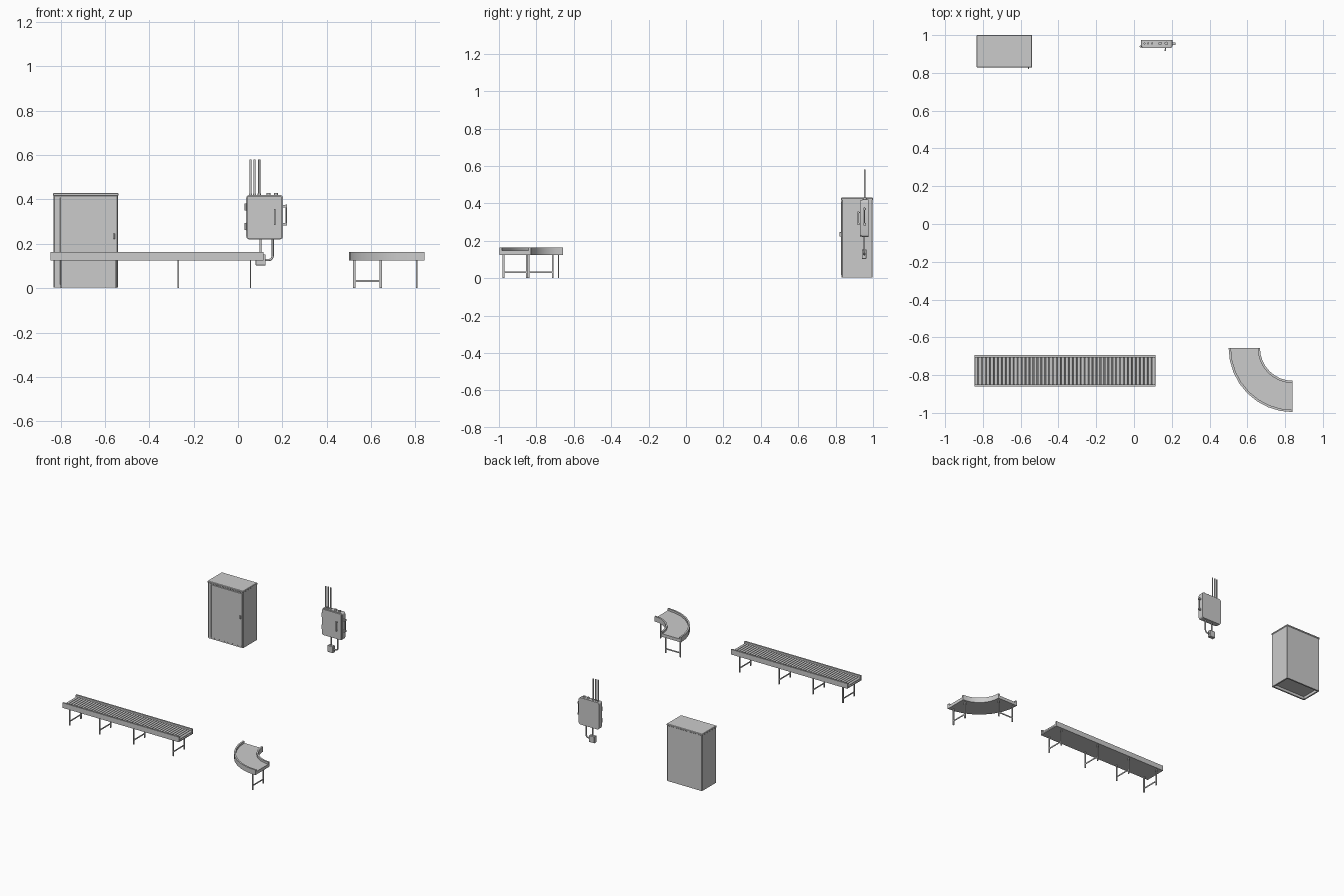
import bpy, bmesh, math
from mathutils import Vector, Matrix

if "Cube" in bpy.data.objects:
    bpy.data.objects.remove(bpy.data.objects["Cube"])


def finish(name, bm, smooth=False):
    bmesh.ops.recalc_face_normals(bm, faces=bm.faces)
    me = bpy.data.meshes.new(name)
    bm.to_mesh(me)
    bm.free()
    ob = bpy.data.objects.new(name, me)
    bpy.context.collection.objects.link(ob)
    if smooth:
        bpy.ops.object.select_all(action='DESELECT')
        ob.select_set(True)
        bpy.context.view_layer.objects.active = ob
        bpy.ops.object.shade_smooth_by_angle(angle=math.radians(35))
    return ob


def add_box(bm, lo, hi):
    lo, hi = Vector(lo), Vector(hi)
    m = Matrix.Translation((lo + hi) / 2) @ Matrix.Diagonal((*(hi - lo), 1))
    return bmesh.ops.create_cube(bm, size=1, matrix=m)['verts']


def box(name, lo, hi, bevel=0.0, axis=None, seg=1):
    """Box; bevel all edges, or only those running along one axis."""
    bm = bmesh.new()
    add_box(bm, lo, hi)
    if bevel:
        edges = [e for e in bm.edges if axis is None or
                 abs((e.verts[0].co - e.verts[1].co).normalized()[axis]) > 0.9]
        bmesh.ops.bevel(bm, geom=edges, offset=bevel, segments=seg, profile=0.5, affect='EDGES')
    return finish(name, bm, seg > 1)


def add_rod(bm, a, b, r, sides=12):
    a, b = Vector(a), Vector(b)
    m = Matrix.Translation((a + b) / 2) @ (b - a).to_track_quat('Z', 'Y').to_matrix().to_4x4()
    bmesh.ops.create_cone(bm, cap_ends=True, segments=sides, radius1=r, radius2=r,
                          depth=(b - a).length, matrix=m)


def rod(name, a, b, r, sides=12):
    bm = bmesh.new()
    add_rod(bm, a, b, r, sides)
    return finish(name, bm, True)


def trough(name, stations, bed):
    """Sweep a U section: each station is an (edge point, opposite edge point) pair in plan."""
    w, lo, hi = 0.073, 0.125, 0.163   # w = rail share of the width
    prof = [(0, lo), (0, hi), (w, hi), (w, bed), (1 - w, bed), (1 - w, hi), (1, hi), (1, lo)]
    bm = bmesh.new()
    rings = [[bm.verts.new((*Vector(a).lerp(Vector(b), t), z)) for t, z in prof]
             for a, b in stations]
    n = len(prof)
    for r0, r1 in zip(rings, rings[1:]):
        for i in range(n):
            j = (i + 1) % n
            bm.faces.new((r0[i], r0[j], r1[j], r1[i]))
    bm.faces.new(rings[0])
    bm.faces.new(rings[-1])
    return finish(name, bm, True)


def leg_frame(name, centre, half, along_y):
    """Two flat legs joined by a low cross brace."""
    bm = bmesh.new()
    cx, cy = centre
    t, w = 0.003, 0.005
    d = Vector((0, 1, 0)) if along_y else Vector((1, 0, 0))
    s = Vector((t, w, 0)) if along_y else Vector((w, t, 0))
    c = Vector((cx, cy, 0))
    for k in (-1, 1):
        p = c + d * half * k
        add_box(bm, p - s, p + s + Vector((0, 0, 0.128)))
    add_box(bm, c - d * half - s * 0.6 + Vector((0, 0, 0.027)),
            c + d * half + s * 0.6 + Vector((0, 0, 0.036)))
    return finish(name, bm)


# Straight roller conveyor
X0, X1, Y0, Y1 = -0.845, 0.115, -0.861, -0.694
trough("straight_conveyor_frame", [((X0, Y0), (X0, Y1)), ((X1, Y0), (X1, Y1))], 0.132)
bm = bmesh.new()
count = 46
for i in range(count):
    x = X0 + (X1 - X0) * (i + 0.5) / count
    add_rod(bm, (x, Y0 + 0.01, 0.143), (x, Y1 - 0.01, 0.143), 0.0088, 12)
finish("straight_conveyor_rollers", bm, True)
for i, x in enumerate((-0.797, -0.55, -0.27, 0.056)):
    leg_frame(f"straight_conveyor_legs_{i + 1}", (x, (Y0 + Y1) / 2), 0.065, True)

# Curved belt conveyor, a quarter turn about one corner
C = Vector((0.84, -0.657))
R_IN, R_OUT, N = 0.173, 0.339, 8
dirs = [Vector((math.cos(a), math.sin(a)))
        for a in (math.pi + math.pi / 2 * i / N for i in range(N + 1))]
trough("curved_conveyor", [(C + d * R_IN, C + d * R_OUT) for d in dirs], 0.148)
mid = (R_IN + R_OUT) / 2
leg_frame("curved_conveyor_legs_back", (C.x - mid, C.y - 0.024), 0.06, False)
leg_frame("curved_conveyor_legs_right", (C.x - 0.034, C.y - mid), 0.062, True)

# Storage cabinet: body with recessed underside, lid, door and handle
bm = bmesh.new()
add_box(bm, (-0.831, 0.832, 0.004), (-0.541, 0.998, 0.418))
bmesh.ops.bevel(bm, geom=[e for e in bm.edges
                          if abs(e.verts[0].co.z - e.verts[1].co.z) > 0.1],
                offset=0.004, segments=1, affect='EDGES')
bm.normal_update()
under = [f for f in bm.faces if f.normal.z < -0.9]
bmesh.ops.inset_region(bm, faces=under, thickness=0.012)
ext = bmesh.ops.extrude_face_region(bm, geom=under)
bmesh.ops.translate(bm, vec=(0, 0, 0.02),
                    verts=[v for v in ext['geom'] if isinstance(v, bmesh.types.BMVert)])
bmesh.ops.delete(bm, geom=under, context='FACES')
finish("cabinet_body", bm)
box("cabinet_lid", (-0.834, 0.829, 0.416), (-0.539, 1.0, 0.43), 0.003)
box("cabinet_door", (-0.802, 0.829, 0.016), (-0.547, 0.836, 0.41), 0.001)
box("cabinet_handle", (-0.562, 0.82, 0.222), (-0.555, 0.831, 0.246), 0.001)

# Electrical box with raised door
box("electrical_box_body", (0.037, 0.94, 0.22), (0.203, 0.975, 0.42), 0.013, 1, 3)
box("electrical_box_door", (0.041, 0.931, 0.224), (0.199, 0.942, 0.416), 0.009, 1, 3)
bm = bmesh.new()
add_box(bm, (0.162, 0.917, 0.285), (0.17, 0.924, 0.357))
for z in (0.288, 0.347):
    add_box(bm, (0.163, 0.922, z), (0.169, 0.933, z + 0.007))
finish("electrical_box_door_handle", bm)
for i, z in enumerate((0.278, 0.366)):
    rod(f"electrical_box_hinge_{i + 1}", (0.035, 0.94, z - 0.015), (0.035, 0.94, z + 0.015), 0.005)

# Side switch lever on two brackets
bm = bmesh.new()
add_rod(bm, (0.217, 0.955, 0.285), (0.217, 0.955, 0.378), 0.003)
for z in (0.288, 0.37):
    add_box(bm, (0.2, 0.948, z - 0.006), (0.221, 0.962, z + 0.006))
finish("electrical_box_side_lever", bm, True)

# Top knobs and incoming conduits
for i, x in enumerate((0.138, 0.171)):
    rod(f"electrical_box_top_knob_{i + 1}", (x, 0.956, 0.415), (x, 0.956, 0.43), 0.009, 16)
for i, x in enumerate((0.056, 0.075, 0.096)):
    rod(f"upper_conduit_{i + 1}", (x, 0.956, 0.41), (x, 0.956, 0.58), 0.005)
    rod(f"upper_conduit_collar_{i + 1}", (x, 0.956, 0.418), (x, 0.956, 0.426), 0.007)

# Lower junction box and its two conduits
box("junction_box", (0.08, 0.94, 0.103), (0.125, 0.965, 0.153), 0.002)
rod("lower_straight_conduit", (0.101, 0.953, 0.15), (0.101, 0.953, 0.225), 0.005)
cu = bpy.data.curves.new("lower_bent_conduit", 'CURVE')
cu.dimensions = '3D'
cu.bevel_depth, cu.bevel_resolution, cu.use_fill_caps = 0.005, 2, True
R = 0.02
bend = [(0.157 - R + R * math.cos(a), 0.953, 0.127 + R - R * math.sin(a))
        for a in (math.pi / 2 * k / 5 for k in range(6))]
pts = [(0.157, 0.953, 0.225)] + bend + [(0.123, 0.953, 0.127)]
sp = cu.splines.new('POLY')
sp.points.add(len(pts) - 1)
for p, co in zip(sp.points, pts):
    p.co = (*co, 1)
bpy.context.collection.objects.link(bpy.data.objects.new("lower_bent_conduit", cu))
